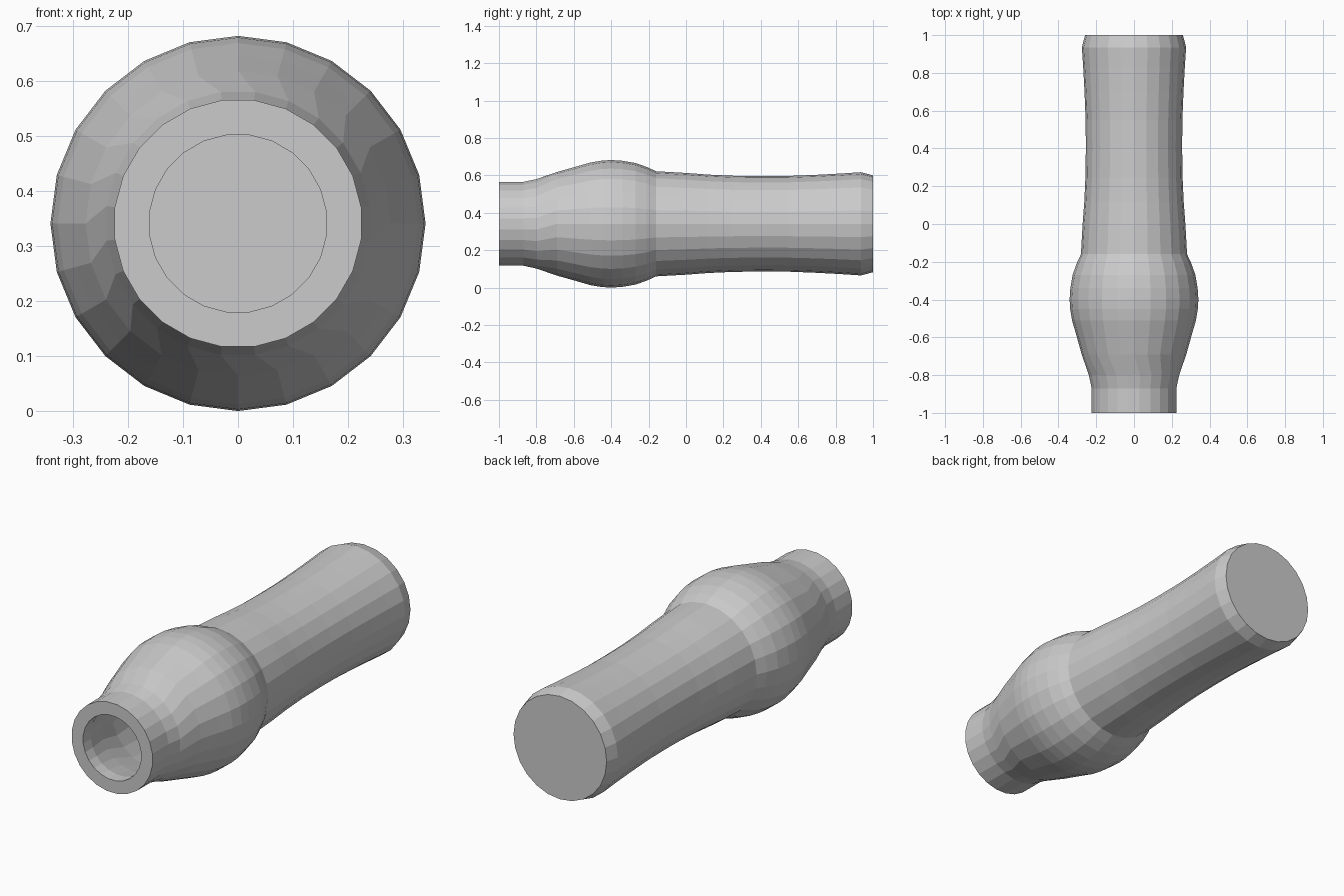
import bpy, bmesh, math

if "Cube" in bpy.data.objects:
    bpy.data.objects.remove(bpy.data.objects["Cube"])

SIDES = 24
CENTRE_Z = 0.341


def lathe(name, profile, cap_start=False, cap_end=False):
    """Revolve (radius, y, twist in steps) points around the long y axis."""
    bm = bmesh.new()
    rings = []
    for r, y, twist in profile:
        ring = []
        for i in range(SIDES):
            a = 2 * math.pi * (i + twist) / SIDES
            ring.append(bm.verts.new((r * math.sin(a), y, CENTRE_Z + r * math.cos(a))))
        rings.append(ring)
    for a, b in zip(rings, rings[1:]):
        for i in range(SIDES):
            j = (i + 1) % SIDES
            bm.faces.new((a[i], a[j], b[j], b[i]))
    if cap_start:
        bm.faces.new(rings[0])
    if cap_end:
        bm.faces.new(rings[-1])
    bmesh.ops.recalc_face_normals(bm, faces=bm.faces)
    mesh = bpy.data.meshes.new(name)
    bm.to_mesh(mesh)
    bm.free()
    obj = bpy.data.objects.new(name, mesh)
    bpy.context.collection.objects.link(obj)
    return obj


# Hollow bulb: cavity, lip, flat rim, neck and rounded outer bulge
cavity = [(0.235, -0.16, 0), (0.27, -0.28, 0), (0.28, -0.4, 0), (0.27, -0.52, 0),
          (0.235, -0.67, 0), (0.19, -0.82, 0.5), (0.162, -0.94, 0.5), (0.162, -1.0, 0.5)]
outer = [(0.226, -1.0, 0.5), (0.226, -0.87, 0.5), (0.241, -0.8, 0.5), (0.277, -0.69, 0),
         (0.305, -0.59, 0), (0.328, -0.51, 0), (0.338, -0.45, 0), (0.341, -0.4, 0),
         (0.337, -0.34, 0), (0.325, -0.27, 0), (0.304, -0.21, 0), (0.281, -0.16, 0)]
lathe("hollow_bulb", cavity + outer)

# Solid handle: gently waisted, chamfered at the back, its front is the cavity floor
handle = [(0.281, -0.16), (0.272, 0.0), (0.263, 0.12), (0.257, 0.25), (0.255, 0.4),
          (0.256, 0.55), (0.262, 0.7), (0.269, 0.83), (0.276, 0.935), (0.259, 1.0)]
lathe("handle", [(r, y, 0) for r, y in handle], cap_start=True, cap_end=True)
